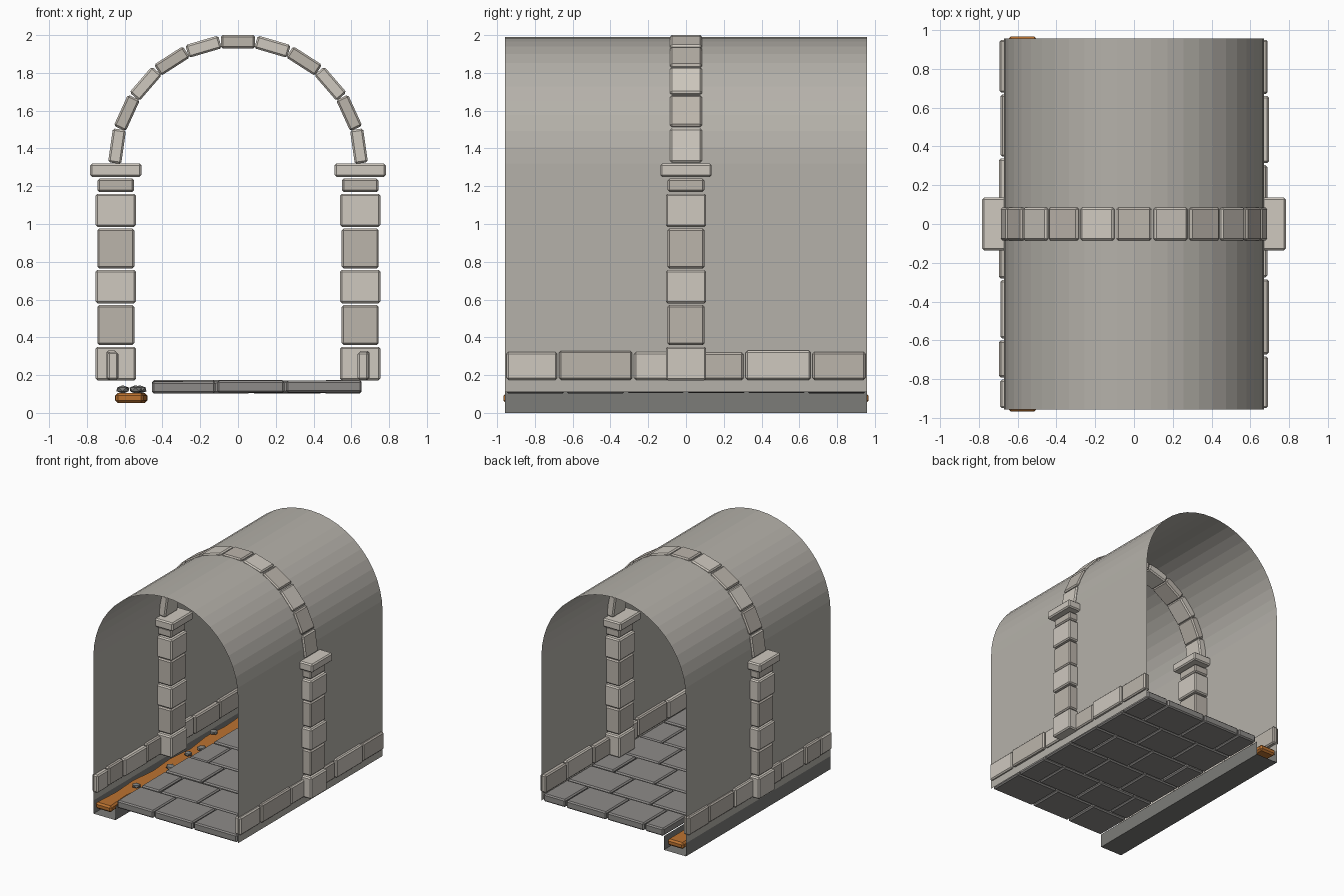
import bpy, bmesh, math, random
from mathutils import Matrix, Vector

if "Cube" in bpy.data.objects:
    bpy.data.objects.remove(bpy.data.objects["Cube"])

random.seed(4)
HALF = 0.957      # half length of the tunnel
SPRING = 1.32     # height where the arch starts
R = 0.67          # vault radius


def material(name, rgb):
    m = bpy.data.materials.new(name)
    m.diffuse_color = (*rgb, 1)
    m.use_nodes = True
    m.node_tree.nodes["Principled BSDF"].inputs["Base Color"].default_value = m.diffuse_color
    return m


STONE = material("pale_stone", (0.62, 0.58, 0.52))
STONE_B = material("shaded_stone", (0.50, 0.46, 0.41))
WALL = material("wall_plaster", (0.46, 0.44, 0.40))
FLOOR = material("floor_stone", (0.27, 0.26, 0.25))
DARK = material("gutter_stone", (0.20, 0.20, 0.19))
RUST = material("rusty_sludge", (0.50, 0.17, 0.03))


def finish(name, bm, mat):
    bmesh.ops.recalc_face_normals(bm, faces=bm.faces)
    me = bpy.data.meshes.new(name)
    bm.to_mesh(me)
    bm.free()
    me.materials.append(mat)
    ob = bpy.data.objects.new(name, me)
    bpy.context.collection.objects.link(ob)
    return ob


def bevel(ob, width):
    mod = ob.modifiers.new("bevel", 'BEVEL')
    mod.width = width
    mod.segments = 1
    mod.limit_method = 'ANGLE'
    return ob


def block(name, lo, hi, mat, width=0.01):
    lo, hi = Vector(lo), Vector(hi)
    bm = bmesh.new()
    bmesh.ops.create_cube(bm, size=1, matrix=Matrix.Translation((lo + hi) / 2)
                          @ Matrix.Diagonal((*(hi - lo), 1)))
    return bevel(finish(name, bm, mat), width)


def sheet(name, profile, mat):
    """Sweep an open x-z profile along the tunnel length."""
    bm = bmesh.new()
    rows = [[bm.verts.new((x, y, z)) for x, z in profile] for y in (-HALF, HALF)]
    for i in range(len(profile) - 1):
        bm.faces.new((rows[0][i], rows[0][i + 1], rows[1][i + 1], rows[1][i]))
    return finish(name, bm, mat)


# Thin vault and walls
SEG = 24
arch = [(R * math.cos(math.pi * i / SEG), SPRING + R * math.sin(math.pi * i / SEG))
        for i in range(SEG + 1)]
sheet("vault_shell", [(R, 0.11)] + arch + [(-R, 0.11)], WALL)

# Gutter along the left wall
sheet("gutter", [(-R, 0.11), (-R, 0), (-0.465, 0), (-0.465, 0.115)], DARK)

# Rib of 11 arch stones
N = 11
for i in range(N):
    a = math.pi * (i + 0.5) / N
    bm = bmesh.new()
    bmesh.ops.create_cube(
        bm, size=1,
        matrix=Matrix.Translation((0.647 * math.cos(a), 0, SPRING + 0.645 * math.sin(a)))
        @ Matrix.Rotation(-a, 4, 'Y') @ Matrix.Diagonal((0.07, 0.17, 0.181, 1)))
    bevel(finish("arch_stone", bm, (STONE, STONE_B)[i % 2]), 0.01)

# Pillars of stacked blocks with a capital: bottom, top, half width
STACK = [(0.172, 0.35, 0.107), (0.36, 0.571, 0.098), (0.58, 0.757, 0.107),
         (0.765, 0.976, 0.098), (0.985, 1.16, 0.107), (1.17, 1.24, 0.097),
         (1.25, 1.32, 0.136)]
for cx in (-0.647, 0.647):
    for k, (z0, z1, h) in enumerate(STACK):
        block("pillar_capital" if k == 6 else "pillar_block",
              (cx - h, -h, z0), (cx + h, h, z1), STONE_B if k % 2 else STONE)

# Skirting stones along both walls
JOINTS = {1: [-0.955, -0.677, -0.28, 0.045, 0.31, 0.665, 0.955],
          -1: [-0.955, -0.797, -0.595, -0.285, 0.03, 0.342, 0.672, 0.955]}
for side, cuts in JOINTS.items():
    for a, b in zip(cuts, cuts[1:]):
        t = random.uniform(-0.006, 0.006)
        x0, x1 = sorted((side * (0.637 + t), side * (0.693 + t)))
        block("skirting_stone", (x0, a + 0.005, 0.175), (x1, b - 0.005, 0.326 + t),
              random.choice((STONE, STONE_B)))

# Floor slabs in staggered rows
ROWS = 6
step = 2 * HALF / ROWS
for r in range(ROWS):
    cuts = [-0.46, -0.115, 0.25, 0.66] if r % 2 == 0 else [-0.46, -0.28, 0.07, 0.45, 0.66]
    y0 = -HALF + r * step
    for a, b in zip(cuts, cuts[1:]):
        t = random.uniform(-0.004, 0.004)
        block("floor_slab", (a + 0.005, y0 + 0.005, 0.106 + t),
              (b - 0.005, y0 + step - 0.005, 0.17 + t), FLOOR)

# Wavy strip of sludge lying in the gutter
bm = bmesh.new()
right = [-0.50, -0.515, -0.485, -0.505, -0.48, -0.51, -0.485, -0.50, -0.50]
left = [-0.65, -0.635, -0.65, -0.625, -0.645, -0.62, -0.65, -0.635, -0.65]
ys = [-0.967 + 1.934 * i / 8 for i in range(9)]
outline = list(zip(right, ys)) + list(zip(left, ys))[::-1]
face = bm.faces.new([bm.verts.new((x, y, 0.052)) for x, y in outline])
ext = bmesh.ops.extrude_face_region(bm, geom=[face])
bmesh.ops.translate(bm, vec=(0, 0, 0.053),
                    verts=[v for v in ext["geom"] if isinstance(v, bmesh.types.BMVert)])
bevel(finish("sludge_strip", bm, RUST), 0.014)

# Flattened pebbles on the sludge
for x, y, s in [(-0.54, -0.575, 0.036), (-0.52, -0.15, 0.042), (-0.545, 0.12, 0.034),
                (-0.52, 0.26, 0.04), (-0.61, 0.55, 0.038)]:
    bm = bmesh.new()
    bmesh.ops.create_icosphere(
        bm, subdivisions=1, radius=1,
        matrix=Matrix.Translation((x, y, 0.124)) @ Matrix.Rotation(y * 5, 4, 'Z')
        @ Matrix.Diagonal((s, s * 0.9, 0.022, 1)))
    finish("pebble", bm, DARK)
